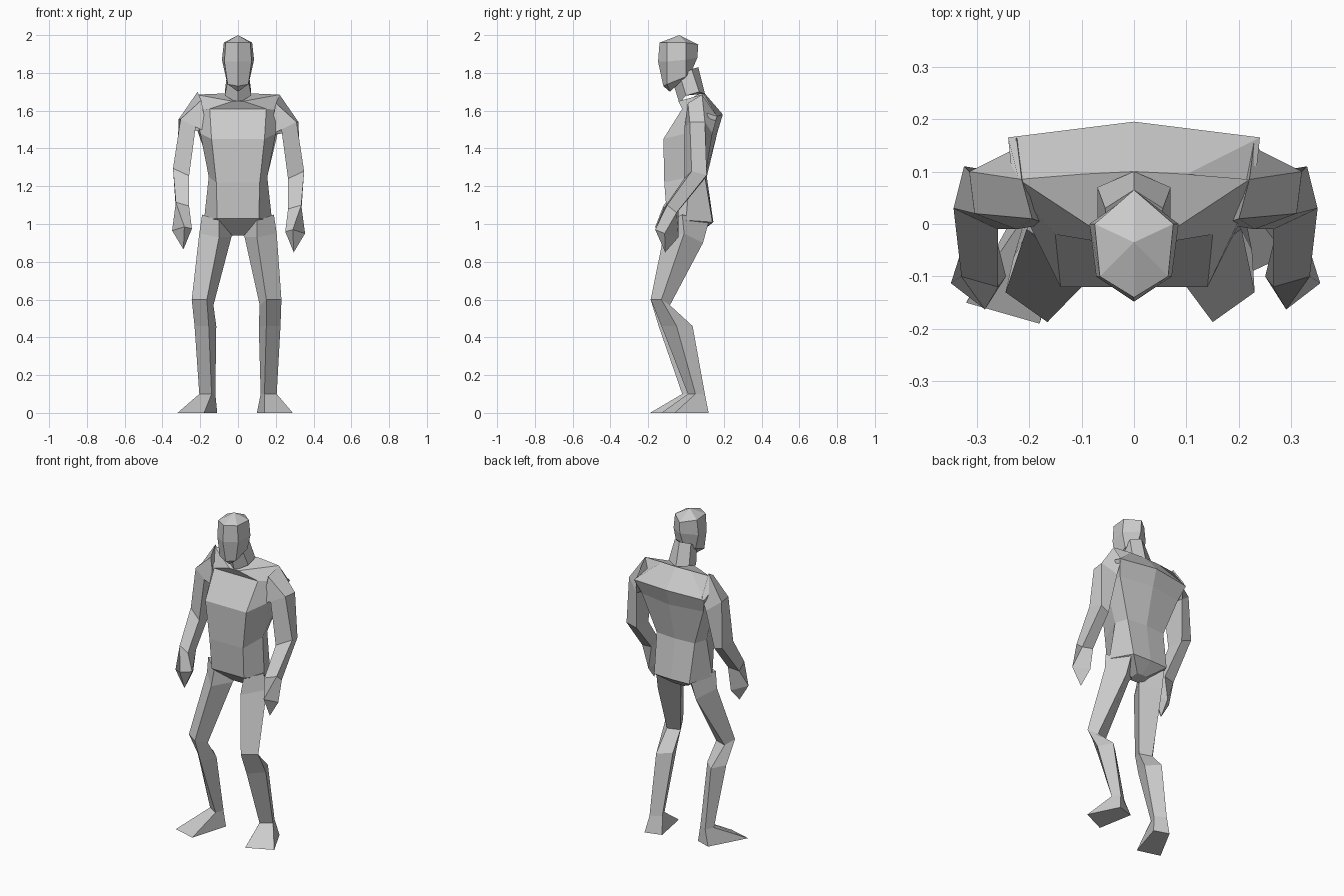
import bpy
import bmesh
from mathutils import Vector

if "Cube" in bpy.data.objects:
    bpy.data.objects.remove(bpy.data.objects["Cube"], do_unlink=True)

# One plain grey for the whole figure
grey = bpy.data.materials.new("plain_grey")
grey.use_nodes = True
colour = (0.6, 0.6, 0.6, 1)
grey.diffuse_color = colour
grey.node_tree.nodes["Principled BSDF"].inputs["Base Color"].default_value = colour


def loft(name, rings, start=None, end=None):
    """Skin a list of rings; each end closes on a point or with a flat cap."""
    bm = bmesh.new()
    loops = [[bm.verts.new(point) for point in ring] for ring in rings]
    count = len(loops[0])
    for lower, upper in zip(loops, loops[1:]):
        for i in range(count):
            j = (i + 1) % count
            bm.faces.new((lower[i], lower[j], upper[j], upper[i]))
    for loop, tip in ((loops[0], start), (loops[-1], end)):
        if tip is None:
            bm.faces.new(loop)
        else:
            pole = bm.verts.new(tip)
            for i in range(count):
                bm.faces.new((loop[i], loop[(i + 1) % count], pole))
    bmesh.ops.recalc_face_normals(bm, faces=bm.faces)
    mesh = bpy.data.meshes.new(name)
    bm.to_mesh(mesh)
    bm.free()
    mesh.materials.append(grey)
    obj = bpy.data.objects.new(name, mesh)
    bpy.context.collection.objects.link(obj)
    return obj


def symmetric(half):
    """Complete a ring from its points on the left side, front to back."""
    return half + [(-x, y, z) for x, y, z in reversed(half) if x > 0]


def flip(ring, shift=(0, 0, 0)):
    """Mirror a ring to the right side and nudge it into the pose."""
    return [Vector((-x, y, z)) + Vector(shift) for x, y, z in ring]


# Torso: front corner, flank, back corner, spine
torso = [
    [(.03, 0, .94), (.04, .03, .94), (.035, .07, .95), (0, .07, .95)],
    [(.11, -.1, 1.03), (.18, 0, 1.02), (.12, .14, 1.01), (0, .145, 1.01)],
    [(.115, -.115, 1.22), (.155, .02, 1.25), (.13, .1, 1.25), (0, .11, 1.25)],
    [(.14, -.12, 1.45), (.2, 0, 1.48), (.21, .13, 1.48), (0, .165, 1.48)],
    [(.15, -.02, 1.61), (.23, .07, 1.6), (.24, .165, 1.57), (0, .195, 1.58)],
    [(.03, -.04, 1.65), (.22, .085, 1.685), (.1, .095, 1.69), (0, .1, 1.69)],
]
loft("torso", [symmetric(half) for half in torso])

# Neck: throat, front side, back side, nape
neck = [
    [(0, -.035, 1.64), (.07, 0, 1.68), (.07, .07, 1.7), (0, .1, 1.69)],
    [(0, -.07, 1.75), (.05, -.03, 1.78), (.055, .03, 1.82), (0, .065, 1.83)],
]
loft("neck", [symmetric(half) for half in neck])

# Head: face line, cheek, temple, back
head = [
    [(0, -.12, 1.73), (.055, -.1, 1.74), (.065, 0, 1.78), (0, .03, 1.81)],
    [(0, -.148, 1.86), (.072, -.1, 1.86), (.085, 0, 1.87), (0, .06, 1.88)],
    [(0, -.14, 1.96), (.065, -.1, 1.96), (.075, 0, 1.96), (0, .065, 1.95)],
]
loft("head", [symmetric(half) for half in head], start=(0, -.085, 1.7), end=(0, -.035, 2))

# Arm: outer front, outer back, inner back, inner front
arm = [
    [(.2, .01, 1.64), (.22, .085, 1.685), (.23, .165, 1.57), (.17, 0, 1.47)],
    [(.31, .02, 1.54), (.32, .1, 1.54), (.24, .14, 1.48), (.23, -.01, 1.5)],
    [(.35, .03, 1.28), (.33, .11, 1.26), (.27, .1, 1.24), (.265, -.01, 1.24)],
    [(.335, -.1, 1.1), (.335, -.05, 1.06), (.265, -.04, 1.07), (.265, -.12, 1.08)],
]
palm = [(.29, -.163, .97), (.355, -.113, .95), (.285, -.04, .93), (.25, -.1, .96)]
fingertip = (.295, -.11, .85)
hang = (.006, 0, .015)
loft("left_arm", arm)
loft("left_hand", [arm[-1], palm], end=fingertip)
loft("right_arm", [flip(ring, hang) for ring in arm])
loft("right_hand", [flip(ring, hang) for ring in (arm[-1], palm)],
     end=flip([fingertip], hang)[0])

# Leg: front, outer, back, inner
leg = [
    [(.1, -.09, 1.02), (.19, -.02, 1.05), (.12, .12, 1.01), (.02, .03, .95)],
    [(.1, -.12, .93), (.205, -.01, .95), (.13, .09, .9), (.035, 0, .93)],
    [(.15, -.187, .6), (.23, -.13, .6), (.19, -.085, .57), (.115, -.11, .57)],
    [(.15, -.13, .46), (.225, -.05, .46), (.18, .035, .46), (.11, -.03, .46)],
    [(.14, .01, .1), (.205, .05, .1), (.18, .1, .1), (.12, .06, .1)],
]
# The right leg steps slightly forward, more so towards the ankle
stride = [(0, 0, 0), (0, 0, 0), (-.015, 0, 0), (-.005, -.015, 0), (0, -.03, 0)]
right_leg = [flip(ring, shift) for ring, shift in zip(leg, stride)]
loft("left_leg", leg)
loft("right_leg", right_leg)

# Feet: wedges from the ankle to inner toe, outer toe, outer heel, inner heel
left_sole = [(.14, -.13, 0), (.29, -.06, 0), (.2, .12, 0), (.1, .09, 0)]
right_sole = [(-.18, -.19, 0), (-.32, -.15, 0), (-.2, .07, 0), (-.11, .04, 0)]
loft("left_foot", [leg[-1], left_sole])
loft("right_foot", [right_leg[-1], right_sole])
